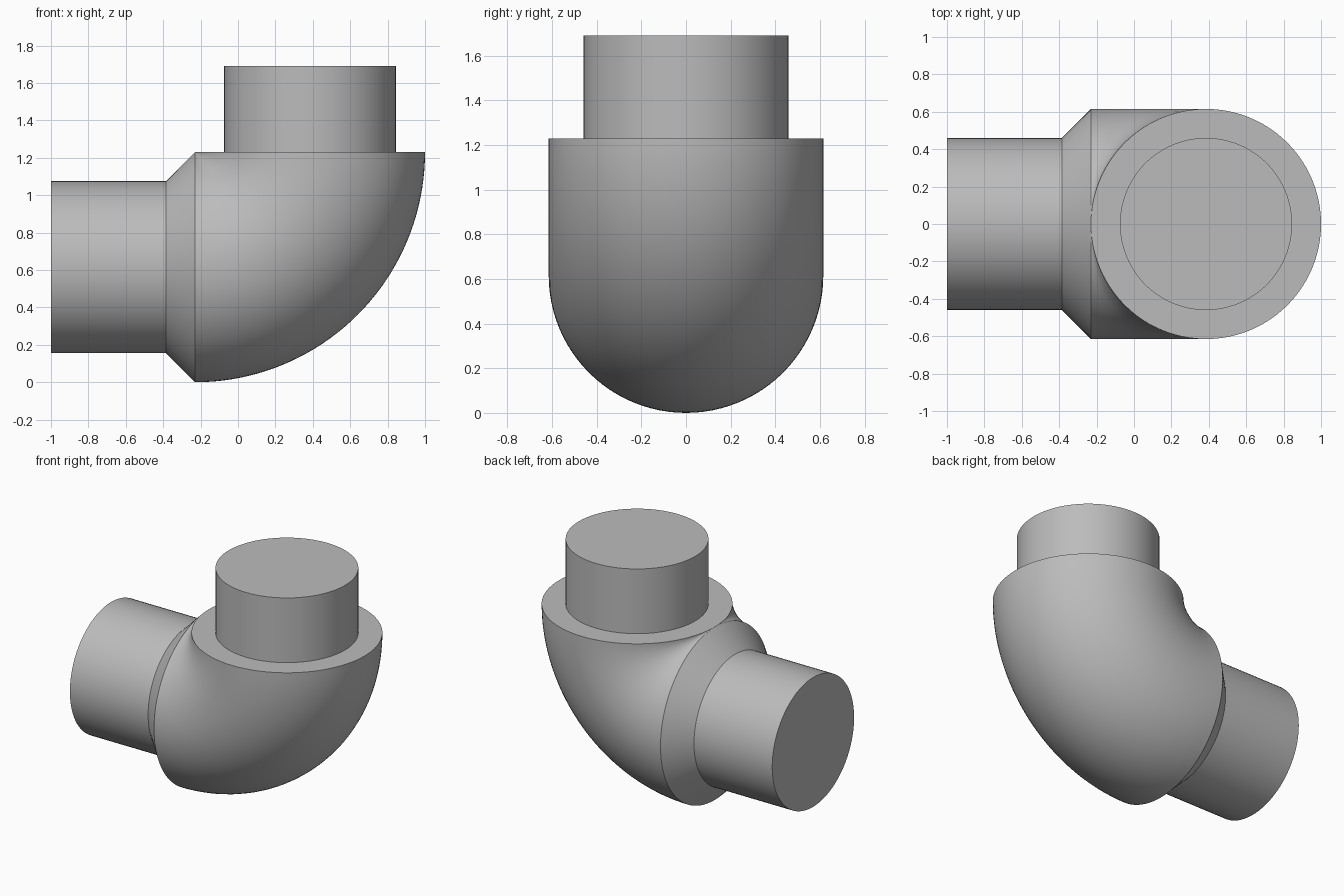
import bpy, bmesh, math
from mathutils import Vector

if "Cube" in bpy.data.objects:
    bpy.data.objects.remove(bpy.data.objects["Cube"])

SIDES = 96          # segments around the pipe
STEPS = 40          # segments along the bend
BODY_R = 0.615      # elbow radius, also the bend radius
PIPE_R = 0.46
PIVOT = Vector((-0.23, 0, 1.23))

# stations along the path: (bend angle, shift along the path, radius)
stations = [(0, -0.77, PIPE_R),          # side pipe end
            (0, -0.155, PIPE_R)]         # start of the tapered collar
stations += [(math.pi / 2 * i / STEPS, 0, BODY_R) for i in range(STEPS + 1)]  # elbow
stations += [(math.pi / 2, 0, PIPE_R),   # flat shoulder
             (math.pi / 2, 0.46, PIPE_R)]  # top pipe end


def add_ring(bm, angle, shift, radius):
    out = Vector((math.sin(angle), 0, -math.cos(angle)))
    along = Vector((math.cos(angle), 0, math.sin(angle)))
    side = Vector((0, 1, 0))
    centre = PIVOT + out * BODY_R + along * shift
    return [bm.verts.new(centre + radius * (out * math.cos(a) + side * math.sin(a)))
            for a in (2 * math.pi * k / SIDES for k in range(SIDES))]


# sweep the rings into one closed skin
bm = bmesh.new()
rings = [add_ring(bm, *s) for s in stations]
for a, b in zip(rings, rings[1:]):
    for k in range(SIDES):
        n = (k + 1) % SIDES
        bm.faces.new((a[k], a[n], b[n], b[k]))
bm.faces.new(rings[0])
bm.faces.new(rings[-1])
# the inside of the bend pinches to a single point
bmesh.ops.remove_doubles(bm, verts=bm.verts, dist=1e-5)
bmesh.ops.recalc_face_normals(bm, faces=bm.faces)

mesh = bpy.data.meshes.new("pipe_elbow")
bm.to_mesh(mesh)
bm.free()
elbow = bpy.data.objects.new("pipe_elbow", mesh)
bpy.context.collection.objects.link(elbow)

# plain grey finish
grey = bpy.data.materials.new("grey")
grey.diffuse_color = (0.5, 0.5, 0.5, 1)
grey.use_nodes = True
grey.node_tree.nodes["Principled BSDF"].inputs["Base Color"].default_value = grey.diffuse_color
mesh.materials.append(grey)

bpy.context.view_layer.objects.active = elbow
elbow.select_set(True)
bpy.ops.object.shade_smooth_by_angle(angle=math.radians(30))
